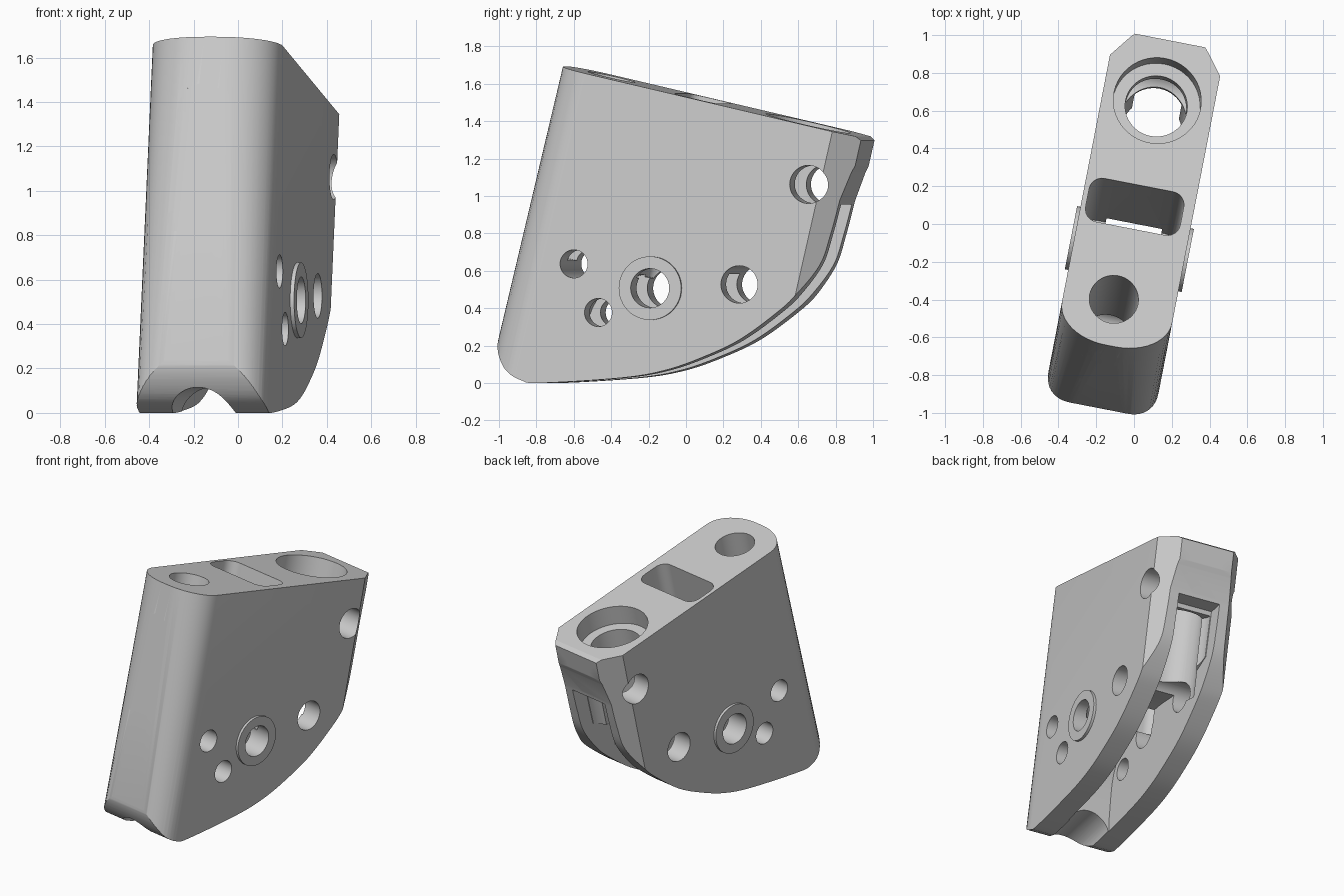
import bpy, bmesh
from math import radians, sin, cos
from mathutils import Matrix, Vector

if "Cube" in bpy.data.objects:
    bpy.data.objects.remove(bpy.data.objects["Cube"])

TILT = Matrix.Rotation(radians(-13), 4, 'X')   # frame of the sloping top
YAW = Matrix.Rotation(radians(-11), 4, 'Z')    # whole block turned in plan
ACROSS = Matrix.Rotation(radians(90), 4, 'Y')  # cylinder axis along width
ALONG = Matrix.Rotation(radians(-90), 4, 'X')  # cylinder axis along length


def mesh_object(name, bm):
    bmesh.ops.recalc_face_normals(bm, faces=bm.faces[:])
    me = bpy.data.meshes.new(name)
    bm.to_mesh(me)
    bm.free()
    ob = bpy.data.objects.new(name, me)
    bpy.context.collection.objects.link(ob)
    return ob


def loft(name, ring_a, ring_b, matrix=Matrix()):
    """Closed solid between two outlines with equal point counts."""
    bm = bmesh.new()
    a = [bm.verts.new(p) for p in ring_a]
    b = [bm.verts.new(p) for p in ring_b]
    bm.faces.new(a)
    bm.faces.new(b)
    for i in range(len(a)):
        bm.faces.new((a[i - 1], a[i], b[i], b[i - 1]))
    bm.transform(matrix)
    return mesh_object(name, bm)


def side_prism(name, pts, half):
    """Profile in length/height, extruded across the width."""
    return loft(name, [(-half, v, z) for v, z in pts], [(half, v, z) for v, z in pts])


def plan_loft(name, low, high, n0, n1):
    """Outlines in the tilted top plane, joined along its normal."""
    return loft(name, [(u, s, n0) for u, s in low], [(u, s, n1) for u, s in high], TILT)


def cylinder(name, r, length, centre, turn=Matrix(), frame=Matrix()):
    bm = bmesh.new()
    bmesh.ops.create_cone(bm, cap_ends=True, segments=48, radius1=r, radius2=r,
                          depth=length)
    bm.transform(frame @ Matrix.Translation(centre) @ turn)
    return mesh_object(name, bm)


def combine(body, other, operation):
    bpy.context.view_layer.objects.active = body
    before = len(body.data.vertices)
    for solver in ('EXACT', 'MANIFOLD'):
        mod = body.modifiers.new("shape", 'BOOLEAN')
        mod.operation, mod.solver, mod.object = operation, solver, other
        bpy.ops.object.modifier_apply(modifier=mod.name)
        if len(body.data.vertices) != before:
            break
    bpy.data.objects.remove(other, do_unlink=True)


def arc(cx, cy, rx, ry, a0, a1, n=12):
    ang = [radians(a0 + (a1 - a0) * i / n) for i in range(n + 1)]
    return [(cx + rx * cos(a), cy + ry * sin(a)) for a in ang]


def spline(pts, n=6):
    """Catmull-Rom curve through the points."""
    p = [Vector(q) for q in [pts[0]] + pts + [pts[-1]]]
    out = []
    for a, b, c, d in zip(p, p[1:], p[2:], p[3:]):
        for i in range(n):
            t = i / n
            out.append(tuple(0.5 * (2 * b + (c - a) * t + (2 * a - 5 * b + 4 * c - d) * t * t
                                    + (3 * b - a - 3 * c + d) * t ** 3)))
    return out + [pts[-1]]


# Body: side profile with curved underside and rounded front toe
under = spline([(-0.985, 0.3), (-0.992, 0.22), (-0.97, 0.14), (-0.92, 0.065), (-0.84, 0.018),
                (-0.74, 0.003), (-0.3, 0.03), (-0.06, 0.07), (0.146, 0.14), (0.35, 0.235),
                (0.553, 0.38), (0.66, 0.48), (0.775, 0.635), (0.83, 0.795), (0.88, 0.98)])
body = side_prism("pulley_housing",
                  under + [(0.94, 1.13), (1.01, 1.26), (0.99, 1.3), (0.945, 1.338),
                           (0.9, 1.9), (-1.2, 1.9), (-1.2, 0.31)], 0.3)


def plan(ru, rs=0.185, w=0.297):
    """Rounded front corners, chamfered rear corners."""
    return (arc(-w + ru, -1.022 + rs, ru, rs, 180, 270)
            + arc(w - ru, -1.022 + rs, ru, rs, 270, 360)
            + [(w, 0.53), (0.19, 0.672), (-0.19, 0.672), (-w, 0.53)])


# Front rounding widens towards the top
combine(body, plan_loft("plan", plan(0.14), plan(0.27), -0.5, 1.505), 'INTERSECT')

# Lengthwise bores: (width, height, radius, start, end) in the tilted frame
for u, n, r, a, b in [(-0.025, 1.165, 0.125, -1.3, 0.3), (-0.125, 0.657, 0.05, -1.3, -0.5),
                      (0.078, 0.657, 0.05, -1.3, -0.5), (-0.165, 1.38, 0.062, 0.28, 0.9),
                      (0.165, 1.38, 0.062, 0.28, 0.9), (0, 1.145, 0.055, 0.45, 0.9)]:
    combine(body, cylinder("long_bore", r, b - a, (u, (a + b) / 2, n), ALONG, TILT),
            'DIFFERENCE')

# Axle bosses on both cheeks
for side in (-1, 1):
    combine(body, cylinder("boss", 0.17, 0.07, (side * 0.28, -0.135, 0.51), ACROSS), 'UNION')

# Wheel channel between the cheeks, with rounded front and rear grooves
chamber = [(-0.6, -0.2)] + spline([(-0.6, 0.1), (-0.54, 0.4), (-0.38, 0.55), (0, 0.61),
                                   (0.4, 0.58), (0.69, 0.66)]) + [(0.765, 0.958),
                                                                  (1.2, 0.958), (1.2, -0.2)]
combine(body, side_prism("chamber", chamber, 0.15), 'DIFFERENCE')
combine(body, cylinder("front_groove", 0.148, 0.8, (0, -0.85, -0.03), ALONG), 'DIFFERENCE')
combine(body, cylinder("rear_groove", 0.146, 0.57, (0, 0.51, 0.79), Matrix(), TILT), 'DIFFERENCE')

# Cross holes through both cheeks
for v, z, r in [(-0.553, 0.64, 0.075), (-0.42, 0.38, 0.075), (-0.135, 0.51, 0.105),
                (0.348, 0.53, 0.1), (0.725, 1.065, 0.102)]:
    combine(body, cylinder("cross_hole", r, 1, (0, v, z), ACROSS), 'DIFFERENCE')

# Openings in the sloping top: counterbore, through bore, small bore
for u, s, r, n0 in [(-0.005, 0.335, 0.233, 1.37), (-0.005, 0.335, 0.165, 0.55),
                    (-0.03, -0.77, 0.13, 0.5)]:
    combine(body, cylinder("top_bore", r, 1.75 - n0, (u, s, (1.75 + n0) / 2), Matrix(), TILT),
            'DIFFERENCE')

# Rounded rectangular pocket in the top
c, hu, hs, u0, s0 = 0.07, 0.255, 0.12, -0.015, -0.255
pocket = [p for sx, sy, a in [(1, 1, 0), (-1, 1, 90), (-1, -1, 180), (1, -1, 270)]
          for p in arc(u0 + sx * (hu - c), s0 + sy * (hs - c), c, c, a, a + 90, 6)]
combine(body, plan_loft("pocket", pocket, pocket, 0.5, 1.75), 'DIFFERENCE')

# Turn in plan, then centre and stand on the ground
body.data.transform(YAW)
lo = [min(v.co[i] for v in body.data.vertices) for i in range(3)]
hi = [max(v.co[i] for v in body.data.vertices) for i in range(3)]
body.data.transform(Matrix.Translation((-(lo[0] + hi[0]) / 2, -(lo[1] + hi[1]) / 2, -lo[2])))
bpy.ops.object.select_all(action='DESELECT')
body.select_set(True)
bpy.context.view_layer.objects.active = body
bpy.ops.object.shade_smooth_by_angle(angle=radians(25))
